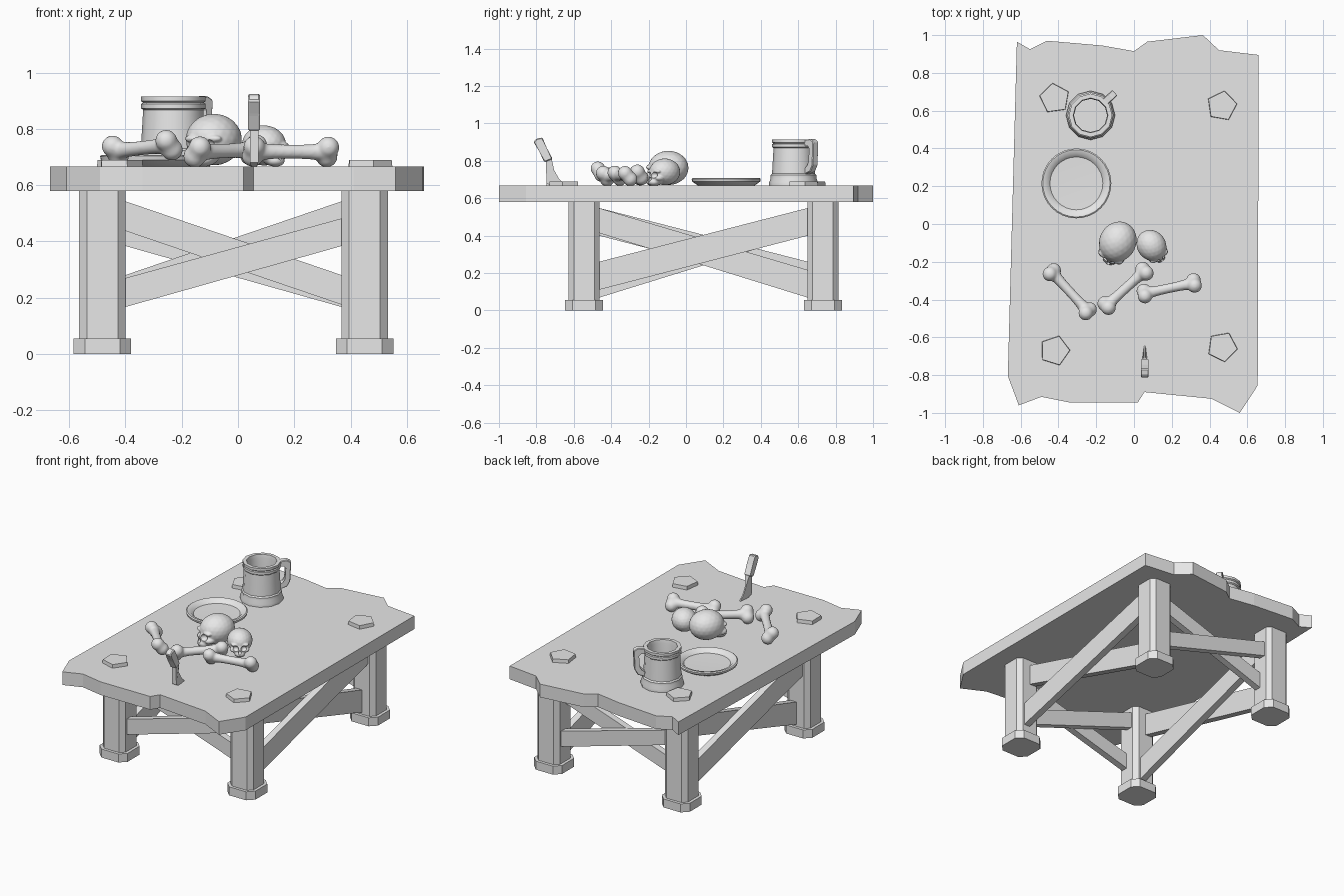
import bpy, bmesh
from math import sin, cos, pi, radians
from mathutils import Vector, Matrix

if "Cube" in bpy.data.objects:
    bpy.data.objects.remove(bpy.data.objects["Cube"])

grey = bpy.data.materials.new("plain grey")
grey.use_nodes = True
grey.diffuse_color = (0.8, 0.8, 0.8, 1)
grey.node_tree.nodes["Principled BSDF"].inputs["Base Color"].default_value = (0.8, 0.8, 0.8, 1)

TOP = 0.667    # height of the table surface


def finish(name, bm, smooth=None):
    """Turn a bmesh into a named object in the one material."""
    bmesh.ops.recalc_face_normals(bm, faces=bm.faces[:])
    mesh = bpy.data.meshes.new(name)
    bm.to_mesh(mesh)
    bm.free()
    mesh.materials.append(grey)
    ob = bpy.data.objects.new(name, mesh)
    bpy.context.collection.objects.link(ob)
    if smooth:
        select(ob)
        bpy.ops.object.shade_smooth_by_angle(angle=radians(smooth))
    return ob


def select(ob):
    bpy.ops.object.select_all(action='DESELECT')
    ob.select_set(True)
    bpy.context.view_layer.objects.active = ob


def prism(name, pts, axis, lo, hi, end_scale=1.0, bevel=0):
    """Extrude a 2D outline along x, y or z."""
    def place(a, b, c):
        return {'X': (c, a, b), 'Y': (a, c, b), 'Z': (a, b, c)}[axis]
    ca, cb = (sum(p[i] for p in pts) / len(pts) for i in (0, 1))
    bm = bmesh.new()
    low = [bm.verts.new(place(a, b, lo)) for a, b in pts]
    high = [bm.verts.new(place(ca + (a - ca) * end_scale, cb + (b - cb) * end_scale, hi)) for a, b in pts]
    bm.faces.new(low)
    bm.faces.new(high)
    for i in range(len(pts)):
        j = (i + 1) % len(pts)
        bm.faces.new((low[i], low[j], high[j], high[i]))
    if bevel:
        bmesh.ops.bevel(bm, geom=bm.edges[:], offset=bevel, segments=1, affect='EDGES')
    return finish(name, bm)


def lathe(name, profile, centre, sides):
    """Spin an (r, z) profile; r = 0 ends close at the axis."""
    bm = bmesh.new()
    verts = [bm.verts.new((r, 0, z)) for r, z in profile]
    edges = [bm.edges.new(e) for e in zip(verts, verts[1:])]
    bmesh.ops.spin(bm, geom=verts + edges, cent=(0, 0, 0), axis=(0, 0, 1), angle=2 * pi, steps=sides)
    bmesh.ops.remove_doubles(bm, verts=bm.verts[:], dist=0.0005)
    bmesh.ops.translate(bm, verts=bm.verts[:], vec=centre)
    return finish(name, bm, 35)


def balls(name, items, voxel=0, smooth=None):
    """Fuse ellipsoids given as (centre, radii) into one rounded form."""
    bm = bmesh.new()
    for c, r in items:
        m = Matrix.Translation(c) @ Matrix.Diagonal((*r, 1))
        bmesh.ops.create_icosphere(bm, subdivisions=3, radius=1, matrix=m)
    ob = finish(name, bm, smooth)
    if voxel:
        select(ob)
        rm = ob.modifiers.new("fuse", 'REMESH')
        rm.mode, rm.voxel_size = 'VOXEL', voxel
        sm = ob.modifiers.new("soften", 'SMOOTH')
        sm.factor, sm.iterations = 0.5, 6
        for m in ("fuse", "soften"):
            bpy.ops.object.modifier_apply(modifier=m)
        bpy.ops.object.shade_smooth()
    return ob


# Ragged table top
prism("table_top", [(-.62, .965), (-.55, .925), (-.46, .97), (-.17, .945), (0, .915), (.07, .965),
                    (.365, 1), (.45, .92), (.66, .895), (.655, -.855), (.56, -1), (.41, -.925),
                    (.055, -.89), (.02, -.945), (-.34, -.945), (-.49, -.915), (-.61, -.96),
                    (-.668, -.805)], 'Z', .58, TOP)


# Legs and feet with chamfered corners
def chamfered(x, y, h, c):
    k = h - c
    return [(x + a, y + b) for a, b in ((h, -k), (h, k), (k, h), (-k, h), (-h, k), (-h, -k), (-k, -h), (k, -h))]


LEG_X, LEG_Y, HALF = (-.482, .45), (-.545, .732), .083
for x, sx in zip(LEG_X, ("right", "left")):
    for y, sy in zip(LEG_Y, ("front", "back")):
        prism(f"{sy}_{sx}_leg", chamfered(x, y, HALF, .028), 'Z', .04, .58)
        prism(f"{sy}_{sx}_foot", chamfered(x, y, .102, .04), 'Z', 0, .056)


# Crossed braces, each pair turned half round on the opposite side
def brace(name, axis, ends, heights, centre, mirror):
    a, b = ends
    l0, l1, r0, r1 = heights
    pts = [(a, l0), (a, l1), (b, r1), (b, r0)]
    if mirror:
        pts = [(a + b - u, v) for u, v in pts]
    prism(name, pts, axis, centre - .022, centre + .022)


x_ends = (LEG_X[0] + .06, LEG_X[1] - .06)
y_ends = (LEG_Y[0] + .06, LEG_Y[1] - .06)
for y, out, side in ((LEG_Y[0], -1, "front"), (LEG_Y[1], 1, "back")):
    brace(side + "_rising_brace", 'Y', x_ends, (.161, .264, .39, .488), y + out * .022, out > 0)
    brace(side + "_falling_brace", 'Y', x_ends, (.445, .55, .168, .273), y - out * .022, out > 0)
for x, out, side in ((LEG_X[1], 1, "left"), (LEG_X[0], -1, "right")):
    brace(side + "_rising_brace", 'X', y_ends, (.105, .255, .405, .553), x + out * .022, out < 0)
    brace(side + "_falling_brace", 'X', y_ends, (.42, .553, .062, .21), x - out * .022, out < 0)

# Pentagonal pegs over the legs
for i, (x, y, turn) in enumerate(((-.42, .665, 98), (.465, .625, 80), (-.42, -.67, 73), (.467, -.65, 64))):
    ring = [radians(turn + 72 * k) for k in range(5)]
    prism(f"peg_{i + 1}", [(x + .084 * cos(a), y + .084 * sin(a)) for a in ring], 'Z', TOP - .02, .69, .95)

# Plate
lathe("plate", [(0, 0), (.15, 0), (.182, .022), (.185, .036), (.178, .041), (.157, .036),
                (.14, .018), (0, .014)], (-.305, .215, TOP), 32)

# Mug with flared base, rim band and hollow inside
mug_at = Vector((-.23, .575, TOP))
lathe("mug", [(0, 0), (.13, 0), (.13, .018), (.122, .04), (.122, .056), (.115, .064), (.107, .2),
              (.114, .206), (.114, .222), (.108, .226), (.115, .232), (.115, .248), (.092, .248),
              (.088, .225), (.09, .05), (0, .05)], mug_at, 12)

# Mug handle, a squared loop
handle = prism("mug_handle", [(.09, .21), (.09, .243), (.15, .25), (.176, .235), (.17, .11),
                              (.15, .075), (.1, .058), (.1, .09), (.13, .105), (.142, .125),
                              (.147, .2), (.135, .215)], 'Y', -.02, .02, bevel=.004)
handle.matrix_world = Matrix.Translation(mug_at) @ Matrix.Rotation(radians(43), 4, 'Z')


# Skulls resting on the table, without lower jaws
def skull(name, x, y, size, turn):
    head = [((0, .1, .95), (.98, 1.1, .92)), ((0, -.62, .55), (.6, .5, .55)), ((0, -.82, .25), (.42, .4, .27))]
    holes = [((0, -1.16, .44), (.12, .25, .15))]
    for s in (-1, 1):
        head.append(((s * .5, -.65, .52), (.24, .35, .2)))
        head.append(((s * .36, -.8, .98), (.36, .2, .14)))
        holes.append(((s * .33, -1.08, .73), (.25, .3, .23)))
    ob = balls(name, head, .045)
    cutter = balls("socket_cutter", holes, smooth=60)
    cutter.hide_render = True
    cut = ob.modifiers.new("sockets", 'BOOLEAN')
    cut.operation, cut.object = 'DIFFERENCE', cutter
    select(ob)
    bpy.ops.object.modifier_apply(modifier="sockets")
    bpy.data.objects.remove(cutter)
    bpy.ops.object.shade_smooth_by_angle(angle=radians(50))
    ob.matrix_world = (Matrix.Translation((x, y, TOP)) @ Matrix.Rotation(radians(turn), 4, 'Z')
                       @ Matrix.Scale(size, 4))


skull("large_skull", -.09, -.103, .1, -25)
skull("small_skull", .097, -.12, .078, 35)


# Bones: a waisted shaft with a pair of knuckles at each end
def bone(name, a, b, size):
    a, b = Vector(a), Vector(b)
    side = (b - a).cross(Vector((0, 0, 1))).normalized() * .014 + Vector((0, 0, .016))
    parts = []
    for i in range(25):
        t = i / 24
        r = size * (.7 + .3 * abs(2 * t - 1) ** 3)
        parts.append((a.lerp(b, t), (r, r, r)))
    for end in (a, b):
        for s in (-1, 1):
            parts.append((end + side * s, (size * 1.06,) * 3))
    balls(name, parts, .007)


bone("right_bone", (-.435, -.255, .722), (-.245, -.462, .742), .037)
bone("middle_bone", (-.145, -.432, .718), (.055, -.25, .725), .038)
bone("left_bone", (.055, -.368, .72), (.318, -.312, .718), .037)

# Knife stuck in the table: tapered blade and bevelled grip
knife_x = .057
blade = prism("knife_blade", [(-.75, .8), (-.718, .81), (-.705, .75), (-.68, .705), (-.625, .645),
                              (-.69, .65), (-.745, .68)], 'X', knife_x - .015, knife_x + .015)
for v in blade.data.vertices:
    if v.co.y > -.715 or v.co.z < .66:      # thin the cutting edge
        v.co.x = knife_x + (v.co.x - knife_x) * .25
prism("knife_grip", [(-.815, .9), (-.8, .918), (-.768, .925), (-.745, .87), (-.713, .81), (-.757, .792),
                     (-.785, .85)], 'X', knife_x - .021, knife_x + .021, bevel=.005)
